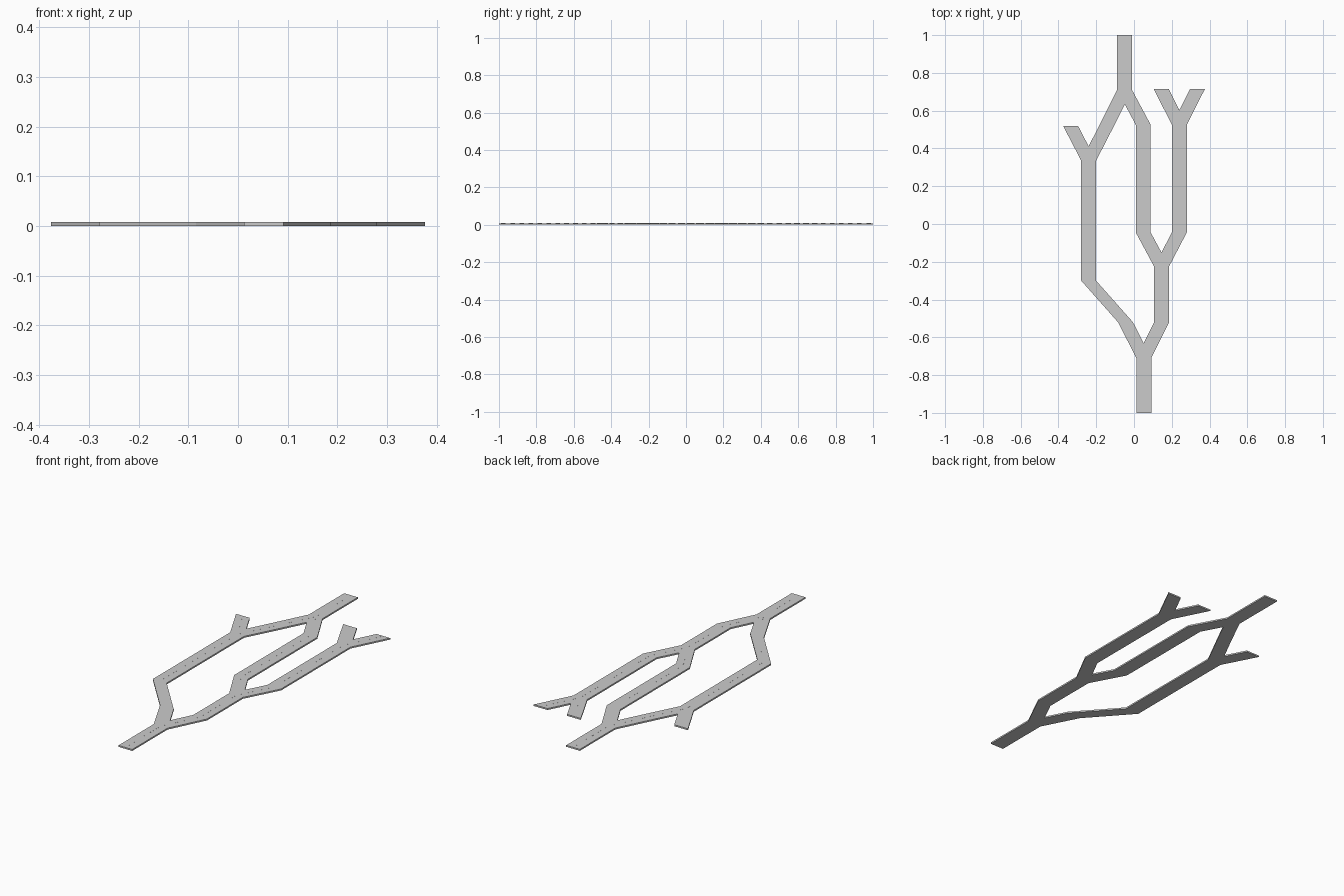
import bpy, bmesh
from mathutils import Vector

if "Cube" in bpy.data.objects:
    bpy.data.objects.remove(bpy.data.objects["Cube"])

H = 0.0395      # half road width, measured across x
TOP = 0.0078    # road height
LIFT = 0.0003   # thickness of the lane dashes

# centreline points
s_bot, f_bot = (0.052, -1.0), (0.052, -0.71)
l_arm, l_bend = (-0.045, -0.52), (-0.24, -0.30)
f_left, left_stub, left_mid = (-0.24, 0.335), (-0.336, 0.52), (-0.145, 0.52)
f_top, s_top = (-0.05, 0.71), (-0.05, 1.0)
in_top, in_bot = (0.049, 0.525), (0.049, -0.045)
r_arm, f_mid = (0.146, -0.52), (0.146, -0.225)
out_bot, f_out = (0.24, -0.045), (0.24, 0.525)
stub_l, stub_r = (0.144, 0.715), (0.336, 0.715)

straights = [(s_bot, f_bot), (l_arm, l_bend), (l_bend, f_left), (f_top, s_top),
             (in_bot, in_top), (r_arm, f_mid), (out_bot, f_out)]
# (base, left tip, right tip)
forks = [(f_bot, l_arm, r_arm), (f_left, left_stub, left_mid),
         (f_top, left_mid, in_top), (f_mid, in_bot, out_bot),
         (f_out, stub_l, stub_r)]


def to_object(bm, name):
    bmesh.ops.recalc_face_normals(bm, faces=bm.faces)
    me = bpy.data.meshes.new(name)
    bm.to_mesh(me)
    bm.free()
    ob = bpy.data.objects.new(name, me)
    bpy.context.collection.objects.link(ob)
    return ob


def raise_faces(bm, height):
    faces = bm.faces[:]
    res = bmesh.ops.extrude_face_region(bm, geom=faces, use_keep_orig=True)
    up = [v for v in res["geom"] if isinstance(v, bmesh.types.BMVert)]
    bmesh.ops.translate(bm, verts=up, vec=(0, 0, height))


def add_face(bm, pts, z=0.0):
    bm.faces.new([bm.verts.new((x, y, z)) for x, y in pts])


def slope(a, b):
    return (b[0] - a[0]) / (b[1] - a[1])


# road deck: straight strips and Y junctions welded into one slab
bm = bmesh.new()
for (ax, ay), (bx, by) in straights:
    add_face(bm, [(ax - H, ay), (ax + H, ay), (bx + H, by), (bx - H, by)])
for base, lt, rt in forks:
    x, y = base
    ml, mr = slope(base, lt), slope(base, rt)
    t = 2 * H / (mr - ml)
    crotch = (x + H + ml * t, y + t)
    add_face(bm, [(x - H, y), (x + H, y), (rt[0] + H, rt[1]), (rt[0] - H, rt[1]),
                  crotch, (lt[0] + H, lt[1]), (lt[0] - H, lt[1])])
bmesh.ops.remove_doubles(bm, verts=bm.verts, dist=0.0005)
bmesh.ops.recalc_face_normals(bm, faces=bm.faces)
raise_faces(bm, TOP)
to_object(bm, "road_deck")

# lane dashes along every centreline
bm = bmesh.new()
lines = straights + [(b, tip) for b, l, r in forks for tip in (l, r)]
for a, b in lines:
    a, b = Vector(a), Vector(b)
    length = (b - a).length
    d = (b - a) / length
    n = Vector((-d.y, d.x)) * 0.0015
    count = max(2, round(length / 0.05))
    for i in range(count):
        p = a + d * length * (i + 0.25) / count
        q = a + d * length * (i + 0.75) / count
        add_face(bm, [p - n, q - n, q + n, p + n], TOP)
raise_faces(bm, LIFT)
to_object(bm, "lane_dashes")
